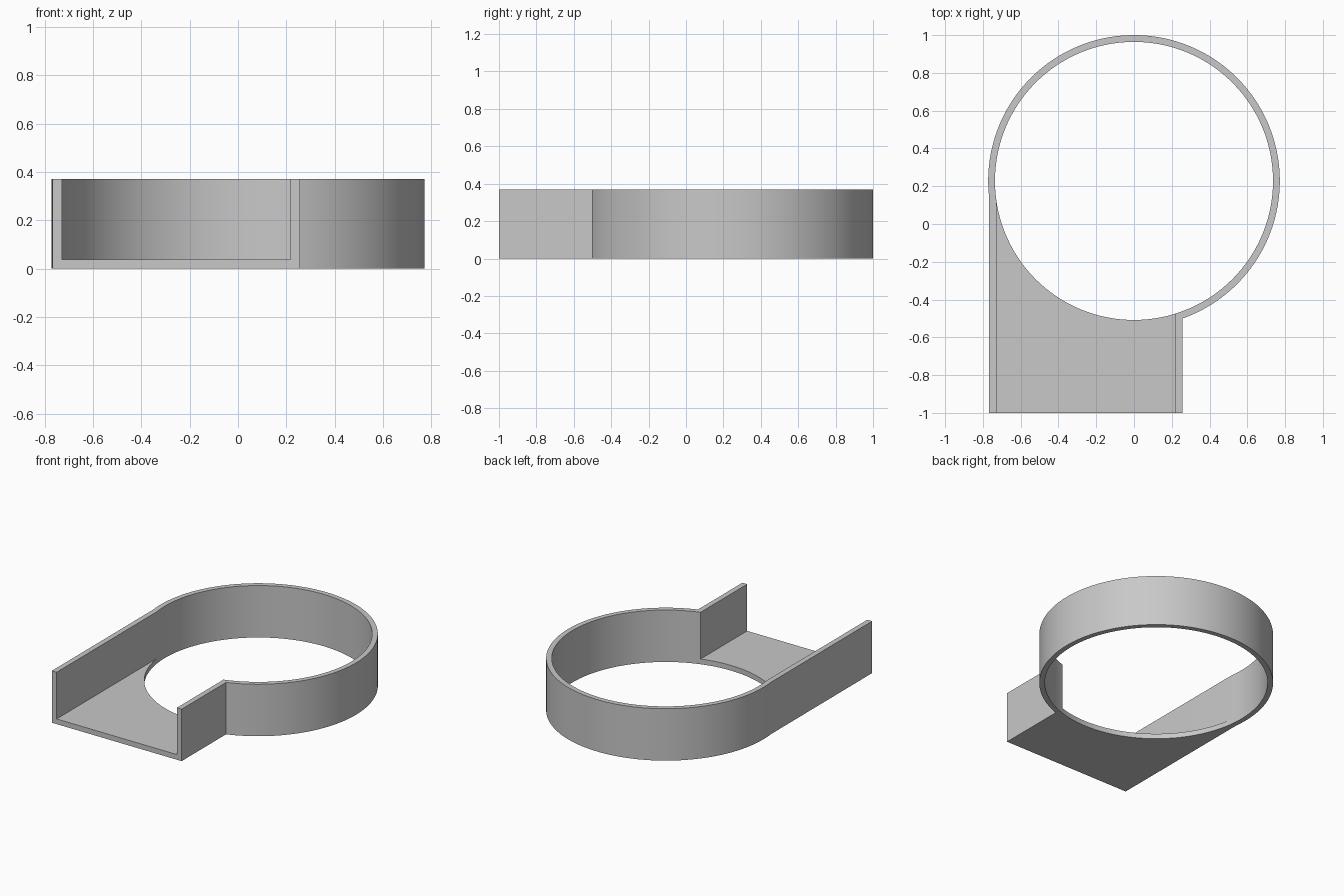
import bpy
import bmesh
from math import sin, cos, acos, pi

cube = bpy.data.objects.get("Cube")
if cube:
    bpy.data.objects.remove(cube, do_unlink=True)

# Main dimensions
CENTRE_Y = 0.228
R_OUT, R_IN = 0.772, 0.736
LEFT_OUT, LEFT_IN = -0.767, -0.729
RIGHT_IN, RIGHT_OUT = 0.218, 0.256
FRONT = -1.0
HEIGHT, FLOOR = 0.37, 0.037

grey = bpy.data.materials.new("plain grey")
grey.use_nodes = True
colour = (0.58, 0.58, 0.58, 1)
grey.diffuse_color = colour
grey.node_tree.nodes["Principled BSDF"].inputs["Base Color"].default_value = colour


def lower_angle(x, r):
    """Angle where the vertical line at x meets the lower half of the circle."""
    return -acos(x / r)


def arc(r, start, end, steps):
    angles = [start + (end - start) * i / steps for i in range(steps + 1)]
    return [(r * cos(a), CENTRE_Y + r * sin(a)) for a in angles]


def prism(name, outline, height):
    """Closed solid extruded upward from a flat outline."""
    bm = bmesh.new()
    low = [bm.verts.new((x, y, 0)) for x, y in outline]
    high = [bm.verts.new((x, y, height)) for x, y in outline]
    bm.faces.new(low[::-1])
    bm.faces.new(high)
    for i in range(len(low)):
        j = (i + 1) % len(low)
        bm.faces.new((low[i], low[j], high[j], high[i]))
    bmesh.ops.recalc_face_normals(bm, faces=bm.faces)
    # Triangulate the concave caps cleanly
    caps = [f for f in bm.faces if len(f.verts) > 4]
    bmesh.ops.triangulate(bm, faces=caps, ngon_method='EAR_CLIP')
    mesh = bpy.data.meshes.new(name)
    bm.to_mesh(mesh)
    bm.free()
    mesh.materials.append(grey)
    obj = bpy.data.objects.new(name, mesh)
    bpy.context.collection.objects.link(obj)
    bpy.ops.object.select_all(action='DESELECT')
    obj.select_set(True)
    bpy.context.view_layer.objects.active = obj
    bpy.ops.object.shade_smooth_by_angle(angle=pi / 9)
    return obj


# Round wall running into the two straight side walls
outer = arc(R_OUT, lower_angle(RIGHT_OUT, R_OUT),
            lower_angle(LEFT_OUT, R_OUT) + 2 * pi, 144)
inner = arc(R_IN, lower_angle(LEFT_IN, R_IN) + 2 * pi,
            lower_angle(RIGHT_IN, R_IN), 144)
wall = outer + [(LEFT_OUT, FRONT), (LEFT_IN, FRONT)]
wall += inner + [(RIGHT_IN, FRONT), (RIGHT_OUT, FRONT)]
prism("surrounding_wall", wall, HEIGHT)

# Floor between the side walls, cut by the round opening
curve = arc(R_IN, lower_angle(RIGHT_IN, R_IN), lower_angle(LEFT_IN, R_IN), 60)
prism("channel_floor", [(LEFT_IN, FRONT), (RIGHT_IN, FRONT)] + curve, FLOOR)
